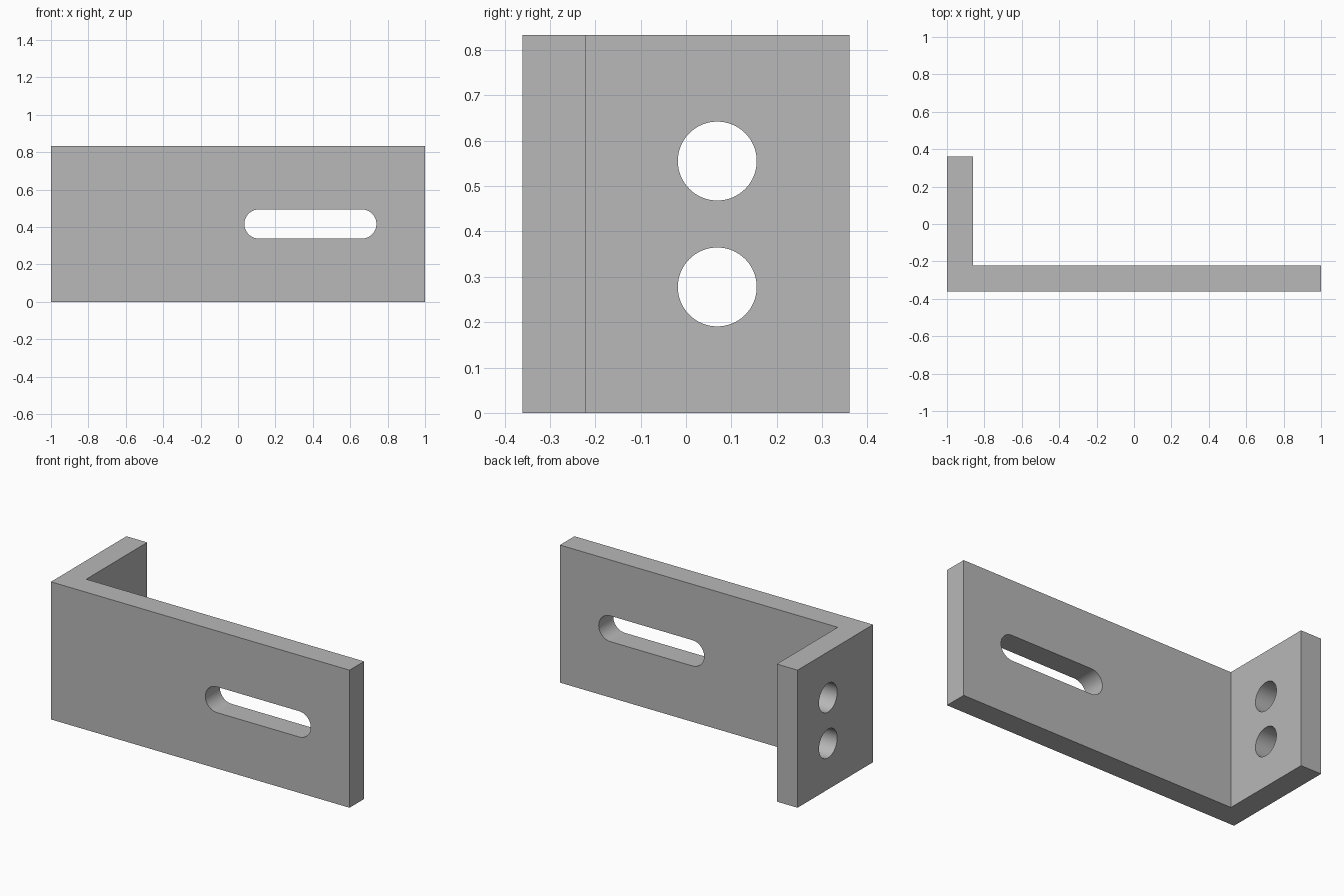
import bpy, bmesh, math
from mathutils import Matrix, Vector

cube = bpy.data.objects.get("Cube")
if cube:
    bpy.data.objects.remove(cube, do_unlink=True)

HEIGHT, DEPTH, THICK = 0.833, 0.361, 0.139

grey = bpy.data.materials.new("plain grey")
grey.use_nodes = True
colour = (0.48, 0.48, 0.48, 1)
grey.diffuse_color = colour
grey.node_tree.nodes["Principled BSDF"].inputs["Base Color"].default_value = colour


def prism(name, outline, direction):
    """Extrude a closed 3D outline along a direction."""
    bm = bmesh.new()
    face = bm.faces.new([bm.verts.new(p) for p in outline])
    top = bmesh.ops.extrude_face_region(bm, geom=[face])["geom"]
    verts = [g for g in top if isinstance(g, bmesh.types.BMVert)]
    bmesh.ops.translate(bm, vec=Vector(direction), verts=verts)
    bmesh.ops.recalc_face_normals(bm, faces=bm.faces)
    mesh = bpy.data.meshes.new(name)
    bm.to_mesh(mesh)
    bm.free()
    mesh.materials.append(grey)
    obj = bpy.data.objects.new(name, mesh)
    bpy.context.collection.objects.link(obj)
    return obj


def stadium(half, radius, steps=32):
    """Rounded slot outline; a zero half length gives a circle."""
    points = []
    for side in (1, -1):
        count = steps + 1 if half else steps
        for i in range(count):
            a = math.pi * i / steps - math.pi / 2
            points.append((side * (half + radius * math.cos(a)),
                           side * radius * math.sin(a)))
    return points


# L-shaped bracket body
inner_x, inner_y = -1 + THICK, -DEPTH + THICK
profile = [(-1, -DEPTH), (1, -DEPTH), (1, inner_y),
           (inner_x, inner_y), (inner_x, DEPTH), (-1, DEPTH)]
bracket = prism("angle_bracket", [(x, y, 0) for x, y in profile], (0, 0, HEIGHT))

# Long slot through the front plate
cutters = [prism("slot_cutter",
                 [(0.387 + u, -0.5, HEIGHT / 2 + v) for u, v in stadium(0.275, 0.078)],
                 (0, 0.4, 0))]

# Two bolt holes through the side flange
for n in (1, 2):
    cutters.append(prism("hole_cutter",
                         [(-1.1, 0.069 + u, HEIGHT * n / 3 + v)
                          for u, v in stadium(0, 0.087)],
                         (0.4, 0, 0)))

bpy.ops.object.select_all(action="DESELECT")
bpy.context.view_layer.objects.active = bracket
bracket.select_set(True)
for cutter in cutters:
    cutter.hide_render = True
    mod = bracket.modifiers.new("cut", "BOOLEAN")
    mod.operation = "DIFFERENCE"
    mod.solver = "EXACT"
    mod.object = cutter
    bpy.ops.object.modifier_apply(modifier=mod.name)
    bpy.data.objects.remove(cutter, do_unlink=True)

# Smooth hole walls, sharp plate edges
bpy.ops.object.shade_smooth_by_angle(angle=math.radians(30))
